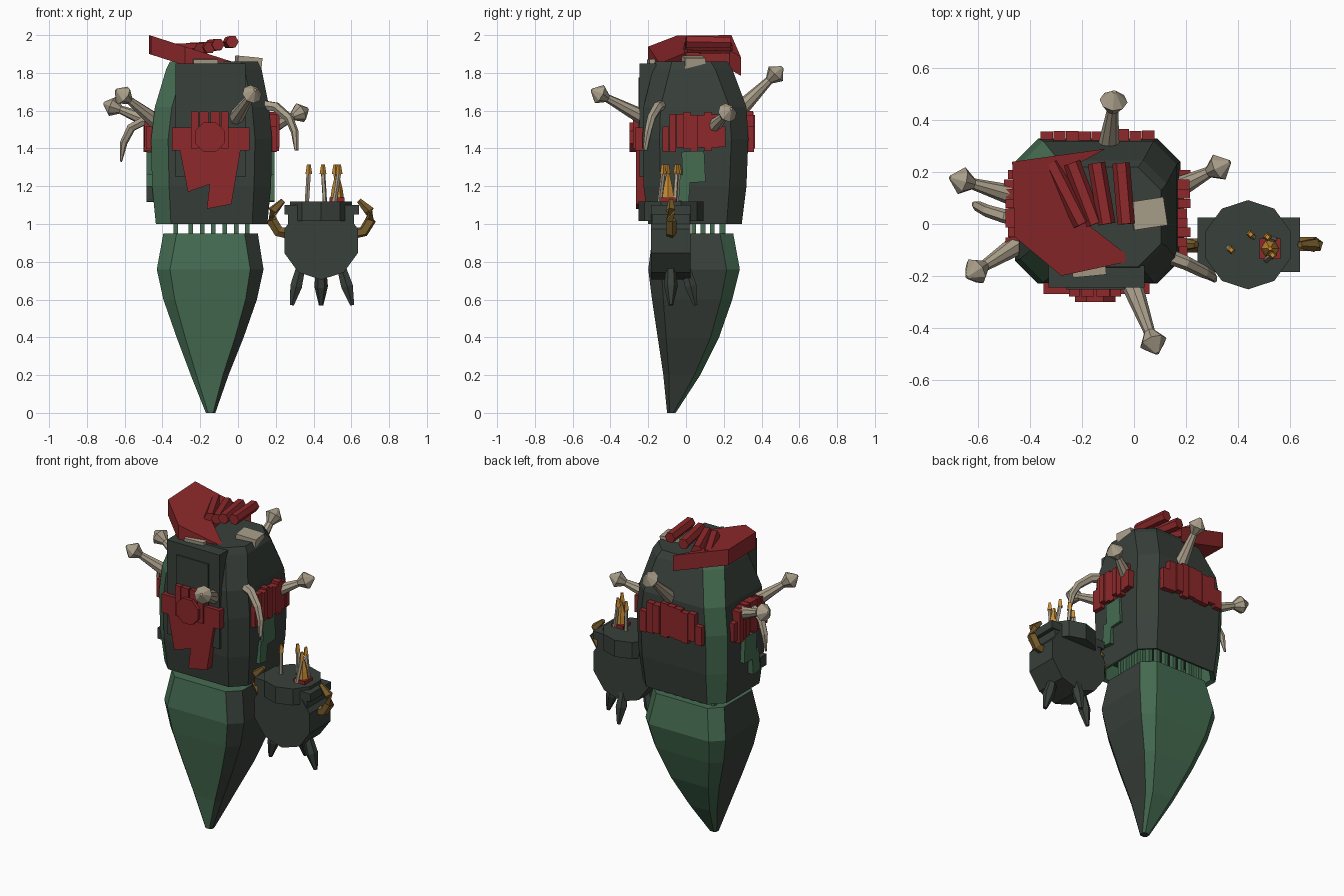
import bpy, bmesh, math, random
from mathutils import Vector, Matrix

if "Cube" in bpy.data.objects:
    bpy.data.objects.remove(bpy.data.objects["Cube"])

random.seed(4)


def mat(name, r, g, b):
    m = bpy.data.materials.new(name)
    m.diffuse_color = (r, g, b, 1)
    m.use_nodes = True
    m.node_tree.nodes["Principled BSDF"].inputs["Base Color"].default_value = m.diffuse_color
    return m


DARK = mat("charcoal", 0.040, 0.051, 0.042)
GREEN = mat("moss_green", 0.060, 0.150, 0.083)
RED = mat("dark_red", 0.270, 0.022, 0.024)
BONE = mat("bone", 0.400, 0.345, 0.255)
BRASS = mat("old_brass", 0.190, 0.110, 0.025)
FLAME = mat("amber", 0.600, 0.270, 0.035)


def finish(name, bm, *mats, rule=None):
    bmesh.ops.recalc_face_normals(bm, faces=bm.faces)
    if rule:
        for f in bm.faces:
            f.normal_update()
            f.material_index = rule(f)
    me = bpy.data.meshes.new(name)
    bm.to_mesh(me)
    bm.free()
    for m in mats:
        me.materials.append(m)
    ob = bpy.data.objects.new(name, me)
    bpy.context.collection.objects.link(ob)
    return ob


def loft(name, rings, *mats, rule=None):
    """Skin a list of equal-length point rings and cap both ends."""
    bm = bmesh.new()
    vs = [[bm.verts.new(p) for p in r] for r in rings]
    n = len(vs[0])
    for a, b in zip(vs, vs[1:]):
        for i in range(n):
            bm.faces.new((a[i], a[(i + 1) % n], b[(i + 1) % n], b[i]))
    bm.faces.new(vs[0])
    bm.faces.new(vs[-1])
    return finish(name, bm, *mats, rule=rule)


def chamfered(z, x0, x1, y0, y1, c):
    return [(x0 + c, y0, z), (x1 - c, y0, z), (x1, y0 + c, z), (x1, y1 - c, z),
            (x1 - c, y1, z), (x0 + c, y1, z), (x0, y1 - c, z), (x0, y0 + c, z)]


def tube(name, pts, radii, sides, m):
    """Tapered tube with a separate radius at each path point."""
    pts = [Vector(p) for p in pts]
    rings = []
    for i, (p, r) in enumerate(zip(pts, radii)):
        d = (pts[min(i + 1, len(pts) - 1)] - pts[max(i - 1, 0)]).normalized()
        q = d.to_track_quat('Z', 'Y')
        rings.append([p + q @ Vector((r * math.cos(2 * math.pi * k / sides),
                                      r * math.sin(2 * math.pi * k / sides), 0))
                      for k in range(sides)])
    return loft(name, rings, m)


def box(name, x, y, z, m, rot=(0, 0, 0)):
    """Box from (min, max) ranges, optionally turned about its centre."""
    bm = bmesh.new()
    bmesh.ops.create_cube(bm, size=1)
    for v in bm.verts:
        v.co = [v.co[i] * (r[1] - r[0]) for i, r in enumerate((x, y, z))]
    ob = finish(name, bm, m)
    ob.location = [(r[0] + r[1]) / 2 for r in (x, y, z)]
    ob.rotation_euler = rot
    return ob


def circle(n, r, cx, cy, off=0.5):
    return [(cx + r * math.cos(2 * math.pi * (k + off) / n),
             cy + r * math.sin(2 * math.pi * (k + off) / n)) for k in range(n)]


def prism_y(name, poly, y0, y1, m):
    return loft(name, [[(x, y, z) for x, z in poly] for y in (y0, y1)], m)


# Pointed lower body: green front and back, charcoal flanks
loft("lower_cone", [chamfered(*r) for r in (
    (0.0, -0.17, -0.12, -0.10, -0.055, 0.012),
    (0.20, -0.25, -0.05, -0.12, 0.075, 0.03),
    (0.40, -0.325, 0.03, -0.15, 0.175, 0.045),
    (0.60, -0.395, 0.10, -0.18, 0.245, 0.06),
    (0.76, -0.43, 0.135, -0.20, 0.285, 0.07),
    (0.95, -0.395, 0.105, -0.175, 0.25, 0.07))], DARK, GREEN,
    rule=lambda f: int(abs(f.normal.y) > abs(f.normal.x) * 1.05 or f.normal.z > 0.9
                       or (f.normal.y > 0.3) or (f.normal.x < -0.3 and f.normal.y < -0.3)))


# Barrel shaped upper body with a hollow underside
def barrel_colour(f):
    n, c = f.normal, f.calc_center_median()
    inside = c.z < 1.11 and (n.z < -0.8 or (Vector((c.x + .14, c.y - .05)).dot(n.xy) < 0))
    return int(inside or (n.x < -0.35 and abs(n.y) > 0.35))


loft("upper_body", [chamfered(*r) for r in (
    (1.12, -0.41, 0.13, -0.18, 0.27, 0.07),
    (1.01, -0.41, 0.13, -0.18, 0.27, 0.07),
    (1.00, -0.435, 0.155, -0.20, 0.295, 0.08),
    (1.20, -0.455, 0.175, -0.225, 0.32, 0.09),
    (1.45, -0.46, 0.18, -0.23, 0.33, 0.09),
    (1.62, -0.44, 0.165, -0.225, 0.32, 0.09),
    (1.82, -0.38, 0.125, -0.175, 0.245, 0.09),
    (1.86, -0.36, 0.105, -0.165, 0.22, 0.09))], DARK, GREEN, rule=barrel_colour)

# Struts joining the two bodies
for i in range(6):
    x = -0.25 + i * 0.06
    box("waist_strut", (x - .012, x + .012), (0.18, 0.21), (0.90, 1.13), GREEN)
    y = -0.06 + i * 0.05
    for sx in (0.05, -0.33):
        box("waist_strut", (sx - .012, sx + .012), (y - .012, y + .012), (0.90, 1.13), GREEN)

# Framed chest plate
box("chest_plate", (-0.33, 0.04), (-0.245, -0.16), (1.25, 1.85), DARK)
box("chest_panel", (-0.26, -0.035), (-0.252, -0.24), (1.40, 1.775), DARK)

# Green patches on both flanks
for x in ((0.15, 0.193), (-0.485, -0.44)):
    box("flank_patch", x, (-0.02, 0.10), (1.22, 1.385), GREEN, (0.05, 0, 0))
    box("flank_patch_low", x, (-0.05, 0.02), (1.12, 1.26), GREEN, (-0.08, 0, 0))
box("left_scrap", (-0.485, -0.43), (-0.12, -0.06), (1.13, 1.20), DARK)


# Red ribbed belts on the right, left and back
def belt(name, a0, a1, base, out, along_y):
    n = 9
    w = (a1 - a0) / n
    for i in range(n):
        a = a0 + i * w
        top = 1.515 if i in (0, n - 1) else random.uniform(1.57, 1.60)
        end = base + out * random.uniform(0.6, 1.0)
        run, depth = (a, a + w * 0.97), tuple(sorted((base - out * 0.8, end)))
        x, y = (depth, run) if along_y else (run, depth)
        box(name, x, y, (random.uniform(1.38, 1.41), top), RED)


belt("right_belt", -0.125, 0.21, 0.175, 0.045, True)
belt("left_belt", -0.125, 0.21, -0.455, -0.05, True)
belt("back_belt", -0.36, 0.08, 0.325, 0.045, False)

# Front belt, buckle and hanging cloth
box("front_belt", (-0.35, 0.06), (-0.27, -0.20), (1.39, 1.51), RED)
for x, w in ((-0.23, .04), (-0.18, .05), (-0.12, .05), (-0.07, .04)):
    box("front_belt_rib", (x - w / 2, x + w / 2), (-0.28, -0.2), (1.40, 1.595), RED)
prism_y("buckle", circle(8, 0.085, -0.15, 1.46), -0.30, -0.24, RED)
prism_y("hanging_cloth", [(-0.31, 1.40), (-0.265, 1.17), (-0.15, 1.21), (-0.165, 1.08),
                          (-0.035, 1.105), (0.015, 1.40)], -0.265, -0.215, RED)

# Bone spikes with faceted knobs
for a, b in (((-0.02, -0.20, 1.55), (0.09, -0.50, 1.71)),
             ((-0.10, 0.28, 1.60), (-0.075, 0.51, 1.83)),
             ((0.15, 0.13, 1.50), (0.37, 0.24, 1.61)),
             ((-0.43, 0.10, 1.53), (-0.71, 0.18, 1.64)),
             ((-0.42, -0.06, 1.53), (-0.645, -0.205, 1.71))):
    a, b = Vector(a), Vector(b)
    d = (b - a).normalized()
    tube("bone_spike", [a, b - d * 0.10, b - d * 0.05, b],
         [0.045, 0.022, 0.054, 0.008], 8, BONE)

# Curved tusks
tube("left_tusk", [(-0.42, 0.02, 1.53), (-0.50, 0.03, 1.545), (-0.565, 0.05, 1.51),
                   (-0.605, 0.07, 1.43), (-0.62, 0.08, 1.33)],
     [.03, .027, .024, .02, .006], 6, BONE)
tube("right_tusk", [(0.12, -0.12, 1.63), (0.20, -0.15, 1.62), (0.27, -0.185, 1.56),
                    (0.30, -0.20, 1.49), (0.31, -0.215, 1.39)],
     [.03, .027, .024, .02, .012], 6, BONE)

# Red gauntlet over the top: tilted palm slab and four fingers
palm = [(-0.47, 0.24), (-0.46, -0.05), (-0.28, -0.20), (0.0, -0.14),
        (-0.18, 0.0), (-0.22, 0.23), (-0.11, 0.29)]
loft("hand_palm", [[(x, y, 2.0 - 0.32 * (x + 0.47) - t) for x, y in palm]
                   for t in (0.10, 0)], RED)
for x0, x1, z in ((-0.32, -0.20, 1.93), (-0.24, -0.15, 1.935),
                  (-0.145, -0.105, 1.95), (-0.05, -0.03, 1.965)):
    tube("hand_finger", [(x0, 0.235, z - 0.005), (x1, 0.0, z)], [.034, .034], 6, RED)

# Bone teeth on the top
box("top_tooth", (-0.01, 0.12), (-0.015, 0.095), (1.83, 1.885), BONE, (0, 0.1, 0.15))
box("front_tooth", (-0.24, -0.11), (-0.20, -0.12), (1.84, 1.875), BONE, (0.1, 0, 0.1))

# Cauldron: drum body with a broad rim
CX, CY = 0.44, -0.08
prism_y("cauldron_body", circle(10, 0.205, CX, 0.91), CY - 0.105, CY + 0.105, DARK)
box("cauldron_neck", (0.265, 0.615), (CY - .10, CY + .10), (0.99, 1.05), DARK)
loft("cauldron_rim", [[(x, y, z) for x, y in circle(10, 0.172, CX, CY)]
                      for z in (1.015, 1.12)], DARK)
box("rim_lugs", (0.245, 0.64), (CY - 0.105, CY + 0.105), (1.05, 1.10), DARK)

# Feet and brass handles
for fx, fy, dx, dy in ((0.33, -0.08, -0.045, 0), (0.55, -0.08, 0.055, 0), (0.44, 0.0, 0, 0.05)):
    tube("cauldron_foot", [(fx, fy, 0.76), (fx + dx * .5, fy + dy * .5, 0.67),
                           (fx + dx, fy + dy, 0.57)], [.028, .036, .012], 6, DARK)
for s in (-1, 1):
    tube("cauldron_handle", [(CX + s * x, CY, z) for x, z in (
        (.17, .95), (.225, .96), (.262, 1.02), (.255, 1.07), (.20, 1.125))],
        [.03, .03, .03, .028, .014], 5, BRASS)

# Candle sticks, flame pile and its red mat
for a, b in (((.365, -.09), (.375, -.10)), ((.46, -.05), (.45, -.04)),
             ((.51, -.14), (.535, -.12)), ((.545, -.06), (.515, -.05))):
    tube("candle_stick", [(*a, 1.11), (*b, 1.275)], [.012, .012], 5, BONE)
    tube("candle_tip", [(*b, 1.265), (*b, 1.315)], [.018, .01], 4, FLAME)
box("flame_mat", (.485, .565), (CY - .055, CY + .025), (1.11, 1.14), RED)
tube("flame_pile", [(.525, -.095, 1.135), (.525, -.095, 1.19), (.525, -.095, 1.27)],
     [.036, .028, .008], 6, FLAME)
